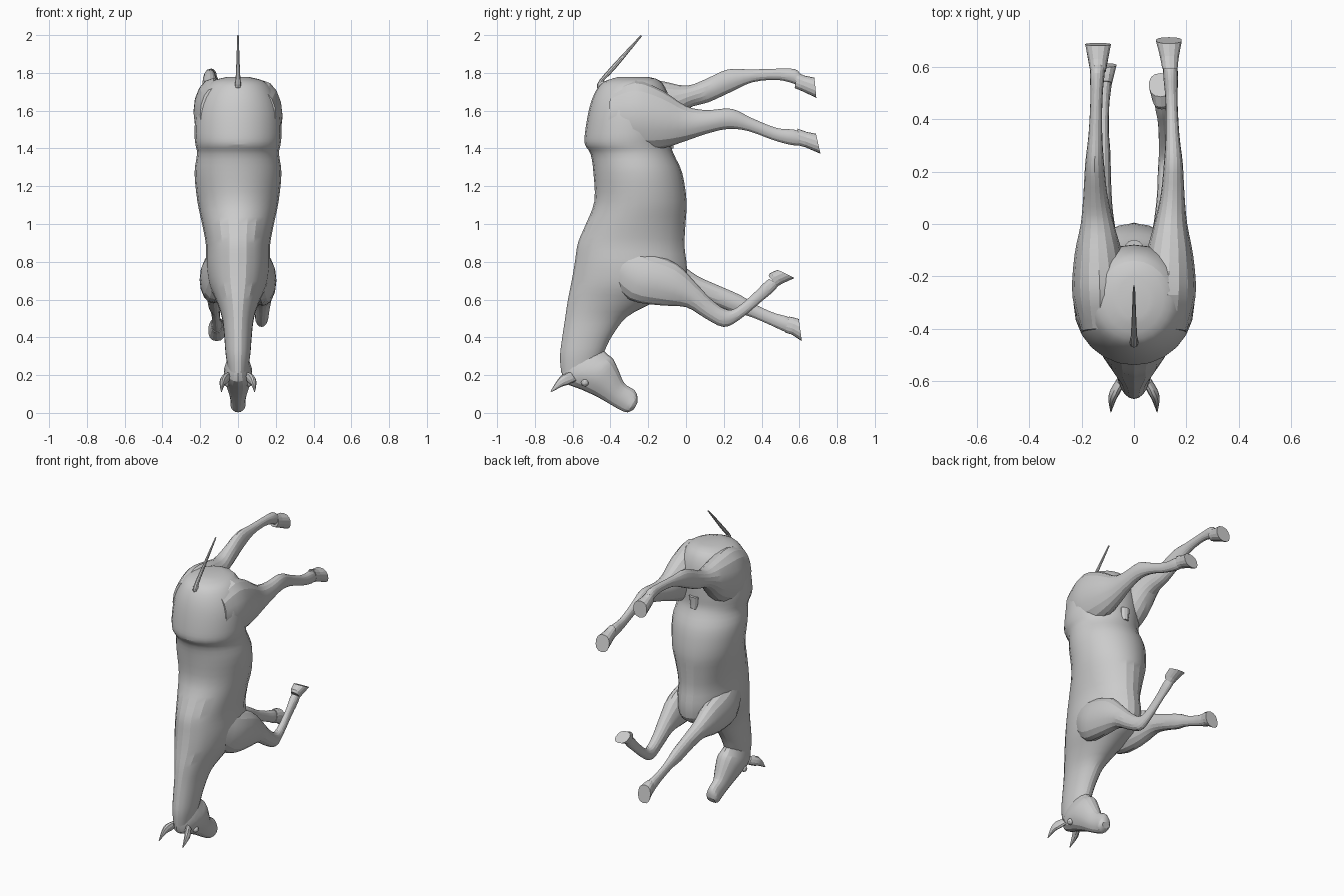
import bpy, bmesh, math
from mathutils import Vector


def catmull(p0, p1, p2, p3, t):
    return [0.5 * (2 * b + (c - a) * t + (2 * a - 5 * b + 4 * c - d) * t * t
                   + (3 * b - a - 3 * c + d) * t ** 3)
            for a, b, c, d in zip(p0, p1, p2, p3)]


def loft(name, rows, seg=20, sub=3, power=1.0, smooth=True):
    """Each row: edge point A (y, z), edge point B (y, z), centre x, half width."""
    secs = []
    for i in range(len(rows) - 1):
        p = [rows[max(i - 1, 0)], rows[i], rows[i + 1], rows[min(i + 2, len(rows) - 1)]]
        secs += [catmull(*p, k / sub) for k in range(sub)]
    secs.append(rows[-1])
    bm = bmesh.new()
    rings = []
    for ya, za, yb, zb, x, w in secs:
        a, b = Vector((x, ya, za)), Vector((x, yb, zb))
        mid, half = (a + b) / 2, (b - a) / 2
        ring = []
        for k in range(seg):
            t = 2 * math.pi * k / seg
            c, s = math.cos(t), math.sin(t)
            c = math.copysign(abs(c) ** power, c)
            s = math.copysign(abs(s) ** power, s)
            ring.append(bm.verts.new(mid + half * c + Vector((w * s, 0, 0))))
        rings.append(ring)
    for r, q in zip(rings, rings[1:]):
        for k in range(seg):
            n = (k + 1) % seg
            bm.faces.new((r[k], r[n], q[n], q[k]))
    bm.faces.new(rings[0])
    bm.faces.new(rings[-1])
    bmesh.ops.recalc_face_normals(bm, faces=bm.faces)
    me = bpy.data.meshes.new(name)
    bm.to_mesh(me)
    bm.free()
    ob = bpy.data.objects.new(name, me)
    bpy.context.collection.objects.link(ob)
    if smooth:
        bpy.ops.object.select_all(action='DESELECT')
        ob.select_set(True)
        bpy.context.view_layer.objects.active = ob
        bpy.ops.object.shade_smooth_by_angle(angle=math.radians(18))
    return ob


# torso and neck: back edge, belly edge
loft("torso_and_neck", [
    (-.36, 1.778, -.20, 1.778, 0, .06),
    (-.44, 1.75, -.14, 1.76, 0, .14),
    (-.485, 1.69, -.10, 1.70, 0, .19),
    (-.515, 1.60, -.08, 1.60, 0, .222),
    (-.535, 1.48, -.08, 1.48, 0, .23),
    (-.535, 1.42, -.08, 1.42, 0, .225),
    (-.505, 1.37, -.065, 1.37, 0, .217),
    (-.49, 1.27, -.02, 1.27, 0, .23),
    (-.485, 1.12, .003, 1.12, 0, .215),
    (-.53, 1.00, -.003, 1.00, 0, .19),
    (-.572, .90, -.008, .88, 0, .17),
    (-.588, .80, .005, .76, 0, .17),
    (-.605, .70, -.02, .66, 0, .155),
    (-.625, .60, -.17, .585, 0, .115),
    (-.64, .50, -.31, .51, 0, .085),
    (-.655, .40, -.39, .41, 0, .073),
    (-.667, .30, -.43, .33, 0, .066),
    (-.66, .21, -.45, .28, 0, .055)], seg=24)

# head: forehead edge, jaw edge
loft("head", [
    (-.66, .25, -.46, .36, 0, .045),
    (-.645, .165, -.415, .31, 0, .07),
    (-.55, .122, -.385, .285, 0, .076),
    (-.47, .085, -.355, .22, 0, .062),
    (-.40, .045, -.325, .155, 0, .045),
    (-.345, .014, -.275, .122, 0, .04),
    (-.308, .003, -.258, .09, 0, .041),
    (-.275, .02, -.257, .055, 0, .027)], seg=18)

# ears and eyes
for s, side in ((1, "right"), (-1, "left")):
    loft("ear_" + side, [
        (-.61, .215, -.58, .17, s * .05, .016),
        (-.65, .205, -.62, .15, s * .07, .02),
        (-.68, .175, -.655, .14, s * .083, .015),
        (-.718, .113, -.712, .110, s * .088, .002)], seg=10)
    bpy.ops.mesh.primitive_uv_sphere_add(segments=12, ring_count=8, radius=.02,
                                         location=(s * .058, -.535, .16))
    bpy.context.object.name = "eye_" + side

# tail and sheath
loft("tail", [
    (-.45, 1.70, -.40, 1.76, 0, .022),
    (-.472, 1.738, -.435, 1.758, 0, .015),
    (-.40, 1.83, -.375, 1.82, 0, .01),
    (-.24, 2.0, -.233, 1.994, 0, .004)], seg=8)
loft("sheath", [
    (-.12, 1.48, -.06, 1.48, 0, .035),
    (-.12, 1.43, -.065, 1.43, 0, .03),
    (-.10, 1.395, -.066, 1.40, 0, .02)], seg=10)

# hind legs: upper edge, lower edge
loft("hind_leg_right", [
    (-.40, 1.70, -.42, 1.44, .13, .07),
    (-.27, 1.76, -.28, 1.39, .13, .105),
    (-.13, 1.71, -.13, 1.40, .135, .092),
    (0, 1.625, .0, 1.44, .14, .063),
    (.11, 1.603, .10, 1.475, .147, .046),
    (.24, 1.61, .22, 1.503, .15, .036),
    (.35, 1.56, .33, 1.492, .147, .026),
    (.48, 1.508, .46, 1.445, .143, .023),
    (.57, 1.50, .55, 1.42, .14, .028),
    (.62, 1.482, .60, 1.415, .137, .027)], seg=16)
loft("hind_leg_left", [
    (-.40, 1.72, -.42, 1.44, -.13, .07),
    (-.27, 1.772, -.28, 1.40, -.13, .105),
    (-.13, 1.757, -.11, 1.48, -.135, .092),
    (0, 1.732, .0, 1.605, -.14, .063),
    (.10, 1.765, .12, 1.645, -.147, .046),
    (.22, 1.818, .24, 1.70, -.15, .036),
    (.34, 1.818, .35, 1.75, -.147, .026),
    (.48, 1.822, .48, 1.763, -.143, .023),
    (.575, 1.82, .565, 1.745, -.14, .028),
    (.61, 1.79, .58, 1.735, -.137, .027)], seg=16)

# front legs: upper edge, lower edge
loft("front_leg_right", [
    (-.33, .90, -.42, .72, .09, .06),
    (-.20, .85, -.30, .60, .12, .078),
    (-.05, .79, -.14, .57, .13, .07),
    (.05, .69, .0, .56, .13, .052),
    (.13, .605, .10, .502, .128, .04),
    (.205, .55, .20, .455, .125, .034),
    (.265, .555, .285, .495, .12, .025),
    (.36, .635, .40, .59, .113, .021),
    (.41, .685, .462, .642, .108, .026),
    (.44, .71, .49, .675, .105, .026)], seg=16)
loft("front_leg_left", [
    (-.33, .90, -.42, .72, -.09, .06),
    (-.20, .85, -.30, .60, -.12, .078),
    (-.05, .80, -.12, .58, -.13, .07),
    (.06, .725, .03, .60, -.13, .05),
    (.17, .675, .14, .575, -.127, .04),
    (.29, .622, .26, .53, -.124, .034),
    (.37, .572, .34, .51, -.12, .024),
    (.47, .528, .44, .468, -.116, .022),
    (.53, .512, .50, .44, -.114, .027),
    (.56, .495, .535, .425, -.112, .027)], seg=16)

# hooves: coronet then sole
hooves = {
    "hind_hoof_right": [(.59, 1.505, .60, 1.415, .137, .03),
                        (.64, 1.487, .63, 1.407, .135, .036),
                        (.688, 1.478, .712, 1.372, .133, .05)],
    "hind_hoof_left": [(.59, 1.80, .575, 1.72, -.137, .03),
                       (.63, 1.785, .60, 1.71, -.137, .036),
                       (.68, 1.775, .69, 1.668, -.137, .05)],
    "front_hoof_right": [(.437, .725, .485, .67, .105, .028),
                         (.445, .74, .51, .685, .104, .034),
                         (.485, .758, .575, .714, .102, .045)],
    "front_hoof_left": [(.545, .51, .525, .425, -.112, .028),
                        (.57, .505, .56, .415, -.112, .036),
                        (.597, .497, .613, .38, -.112, .046)],
}
for name, rows in hooves.items():
    loft(name, rows, seg=14, sub=1, power=.85, smooth=False)
